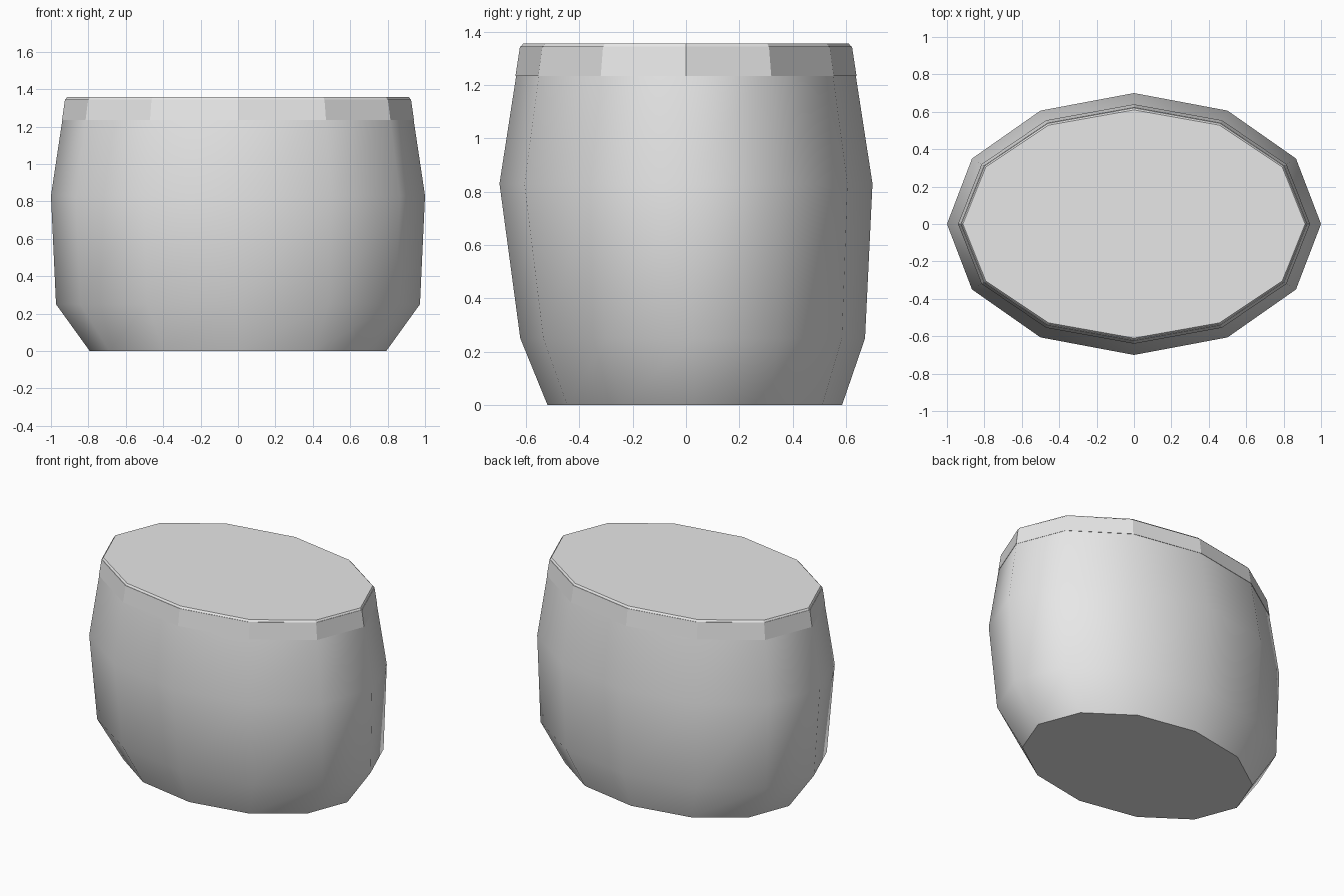
import bpy, bmesh, math

if "Cube" in bpy.data.objects:
    bpy.data.objects.remove(bpy.data.objects["Cube"])

SIDES = 12

grey = bpy.data.materials.new("plain grey")
grey.diffuse_color = (0.8, 0.8, 0.8, 1)
grey.use_nodes = True
grey.node_tree.nodes["Principled BSDF"].inputs["Base Color"].default_value = grey.diffuse_color


def loft(name, rings):
    """Stack of 12-sided ellipses (z, x radius, y radius, y offset), capped at both ends."""
    bm = bmesh.new()
    loops = []
    for z, rx, ry, oy in rings:
        loops.append([bm.verts.new((rx * math.cos(math.tau * i / SIDES),
                                    ry * math.sin(math.tau * i / SIDES) + oy, z))
                      for i in range(SIDES)])
    for a, b in zip(loops, loops[1:]):
        for i in range(SIDES):
            j = (i + 1) % SIDES
            bm.faces.new((a[i], a[j], b[j], b[i]))
    bm.faces.new(loops[0][::-1])
    bm.faces.new(loops[-1])
    mesh = bpy.data.meshes.new(name)
    bm.to_mesh(mesh)
    bm.free()
    mesh.materials.append(grey)
    obj = bpy.data.objects.new(name, mesh)
    bpy.context.collection.objects.link(obj)
    return obj


# smooth barrel body, its foot shifted slightly back
body = loft("body", [(0.0, 0.793, 0.553, 0.033),
                     (0.25, 0.973, 0.647, 0.025),
                     (0.83, 1.0, 0.70, 0.0),
                     (1.27, 0.934, 0.632, 0.0)])
bpy.ops.object.select_all(action='DESELECT')
body.select_set(True)
bpy.context.view_layer.objects.active = body
bpy.ops.object.shade_smooth_by_angle(angle=math.radians(50))

# faceted rim band with a flat, slightly bevelled lid
loft("rim_band", [(1.235, 0.941, 0.640, 0.0),
                  (1.345, 0.925, 0.623, 0.0)])
loft("lid", [(1.345, 0.922, 0.620, 0.0),
             (1.357, 0.915, 0.610, 0.0)])
